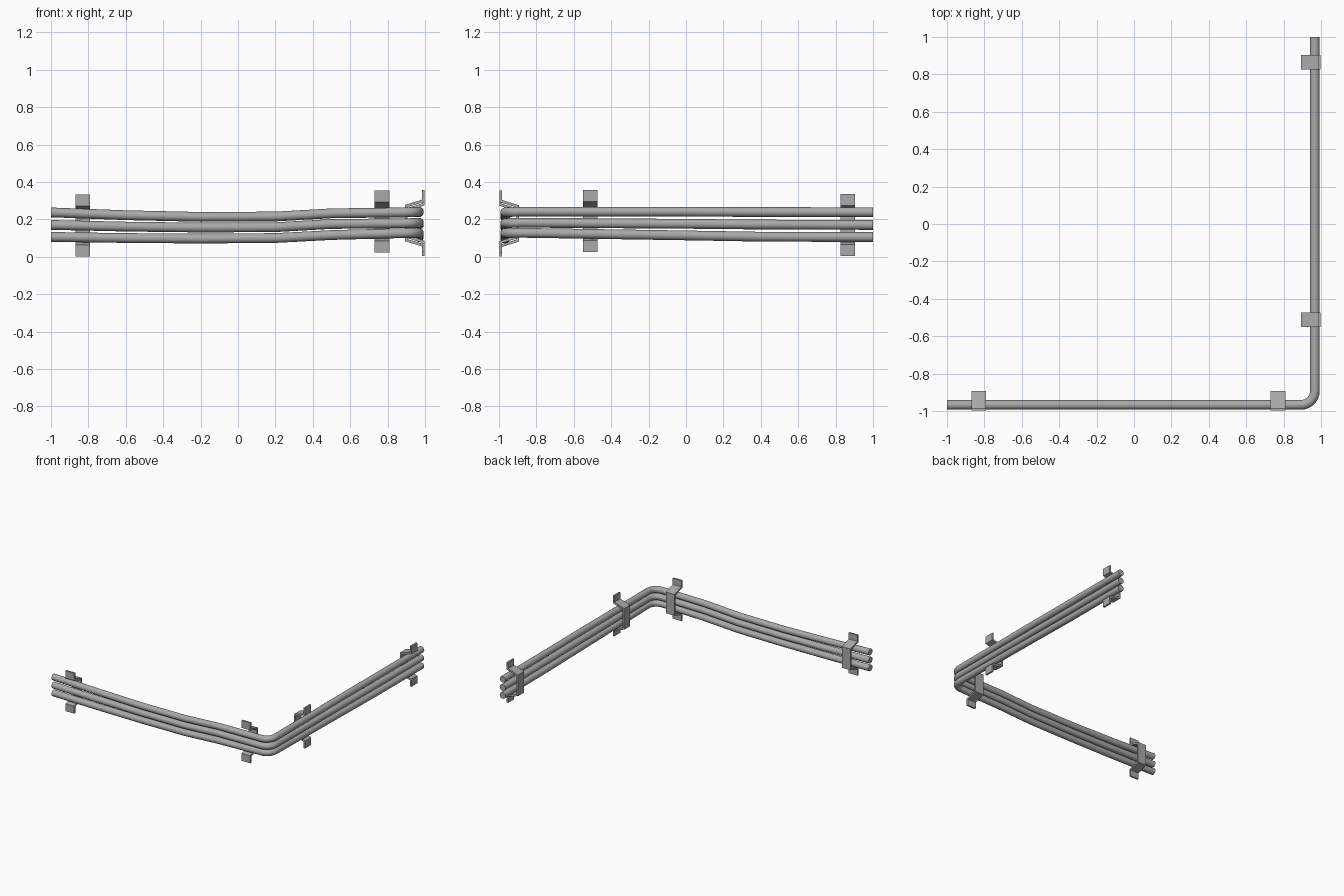
import bpy, bmesh, math
from mathutils import Vector

cube = bpy.data.objects.get("Cube")
if cube:
    bpy.data.objects.remove(cube)


def make_material(name, value):
    mat = bpy.data.materials.new(name)
    mat.use_nodes = True
    colour = (value, value, value, 1)
    mat.diffuse_color = colour
    mat.node_tree.nodes["Principled BSDF"].inputs["Base Color"].default_value = colour
    return mat


steel = make_material("grey steel", 0.4)


def add_mesh(name, bm):
    bmesh.ops.recalc_face_normals(bm, faces=bm.faces)
    mesh = bpy.data.meshes.new(name)
    bm.to_mesh(mesh)
    bm.free()
    mesh.materials.append(steel)
    obj = bpy.data.objects.new(name, mesh)
    bpy.context.collection.objects.link(obj)
    return obj


# Pipes: a round section swept along two walls and around the corner
WALL = 0.967
BEND = 0.075
RADIUS = 0.026
SIDES = 16


def pipe(name, front_heights, side_heights):
    front_x = (-1, -0.6, -0.2, 0.2, 0.5, 0.88)
    side_y = (-0.88, 0, 0.4, 1)
    path = [(Vector((x, -WALL, z)), 0) for x, z in zip(front_x, front_heights)]
    for i in range(9):
        a = math.pi / 2 * i / 8
        t = i / 8
        z = front_heights[-1] * (1 - t) + side_heights[0] * t
        centre = WALL - BEND
        path.append((Vector((centre + BEND * math.sin(a), -centre - BEND * math.cos(a), z)), a))
    path += [(Vector((WALL, y, z)), math.pi / 2) for y, z in zip(side_y, side_heights)]

    bm = bmesh.new()
    rings = []
    for point, heading in path:
        across = Vector((math.sin(heading), -math.cos(heading), 0))
        ring = []
        for k in range(SIDES):
            b = 2 * math.pi * k / SIDES
            offset = across * math.cos(b) + Vector((0, 0, math.sin(b)))
            ring.append(bm.verts.new(point + RADIUS * offset))
        rings.append(ring)
    for r, s in zip(rings, rings[1:]):
        for k in range(SIDES):
            n = (k + 1) % SIDES
            bm.faces.new((r[k], r[n], s[n], s[k]))
    bm.faces.new(rings[0])
    bm.faces.new(rings[-1])
    obj = add_mesh(name, bm)
    bpy.ops.object.select_all(action="DESELECT")
    obj.select_set(True)
    bpy.context.view_layer.objects.active = obj
    bpy.ops.object.shade_smooth_by_angle(angle=math.radians(40))


pipe("top_pipe", (0.237, 0.222, 0.213, 0.215, 0.232, 0.237), (0.241, 0.241, 0.239, 0.238))
pipe("middle_pipe", (0.17, 0.161, 0.156, 0.158, 0.175, 0.179), (0.182, 0.176, 0.172, 0.17))
pipe("bottom_pipe", (0.106, 0.1, 0.097, 0.1, 0.116, 0.126), (0.128, 0.114, 0.107, 0.105))


# Brackets: bent strap behind the pipes, with flanges against the outer walls
def bracket(name, along, height, on_side):
    half = [(0, 0.166), (0, 0.108), (0.104, 0.082)]
    inner = [(0.012, 0.166), (0.012, 0.118), (0.092, 0.096)]
    # outer skin, then the parallel skin that gives the strap its thickness
    skin_a = [(0.0, 0.166), (0.0, 0.104), (0.09, 0.076)]
    skin_b = [(0.014, 0.166), (0.014, 0.115), (0.104, 0.087)]
    rows = []
    for skin in (skin_a, skin_b):
        rows.append(skin + [(d, -h) for d, h in reversed(skin)])

    def place(depth, h, shift):
        if on_side:
            return (0.997 - depth, along + shift, height + h)
        return (along + shift, depth - 0.997, height + h)

    bm = bmesh.new()
    ends = []
    for shift in (-0.039, 0.039):
        ends.append([[bm.verts.new(place(d, h, shift)) for d, h in row] for row in rows])
    (a0, b0), (a1, b1) = ends
    for i in range(len(a0) - 1):
        j = i + 1
        for quad in ((a0[i], a0[j], a1[j], a1[i]), (b0[i], b0[j], b1[j], b1[i]),
                     (a0[i], a0[j], b0[j], b0[i]), (a1[i], a1[j], b1[j], b1[i])):
            bm.faces.new(quad)
    for i in (0, -1):
        bm.faces.new((a0[i], b0[i], b1[i], a1[i]))
    add_mesh(name, bm)


bracket("front_outer_bracket", -0.83, 0.168, False)
bracket("front_corner_bracket", 0.77, 0.188, False)
bracket("side_corner_bracket", -0.512, 0.19, True)
bracket("side_outer_bracket", 0.865, 0.17, True)
